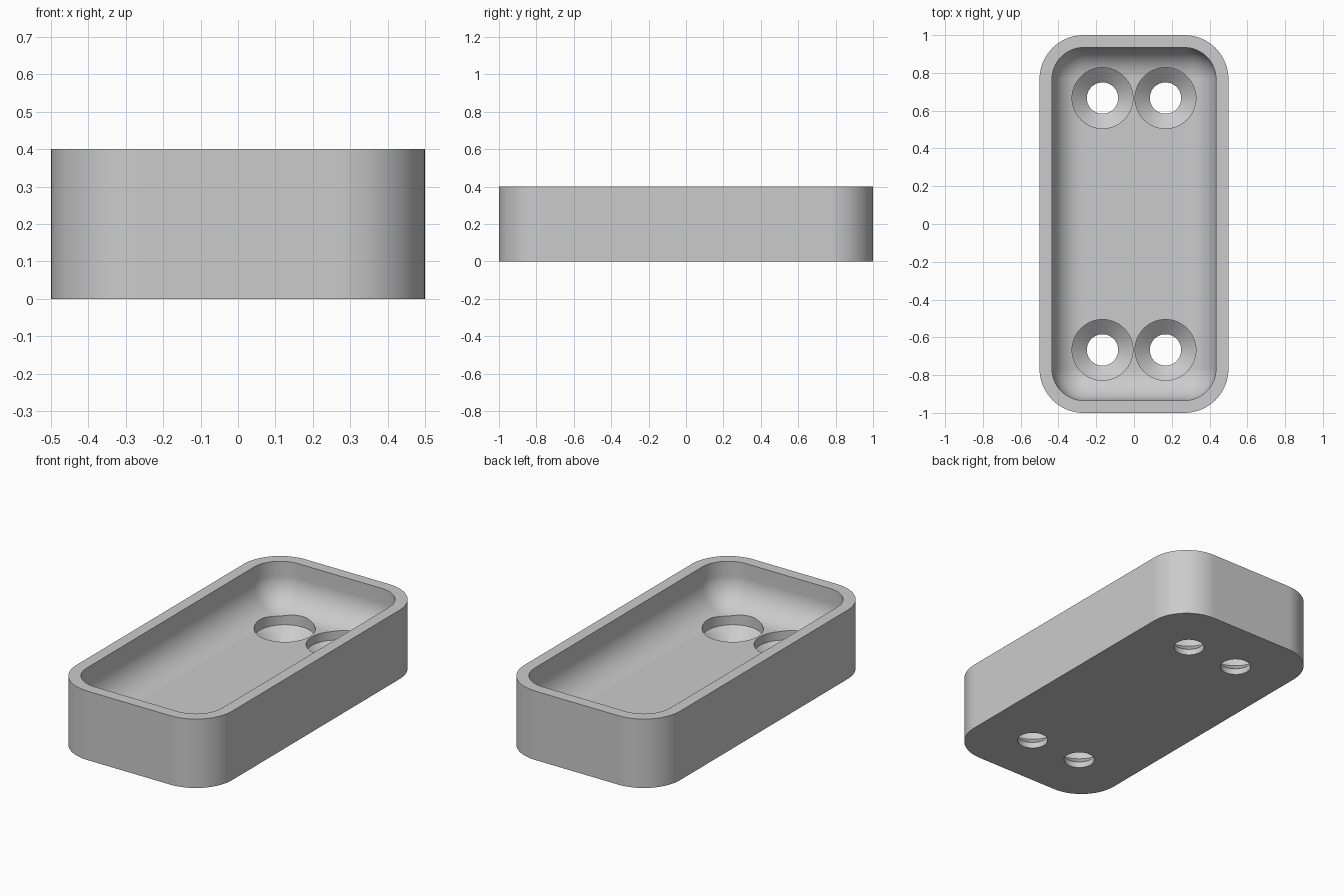
import bpy, bmesh
from math import sin, cos, pi, radians

if "Cube" in bpy.data.objects:
    bpy.data.objects.remove(bpy.data.objects["Cube"], do_unlink=True)

WALL, HEIGHT, FLOOR = 0.066, 0.4, 0.15
OUTER_R = 0.233
INNER_R = OUTER_R - WALL

grey = bpy.data.materials.new("plain grey")
grey.use_nodes = True
grey.diffuse_color = (0.6, 0.6, 0.6, 1)
grey.node_tree.nodes["Principled BSDF"].inputs["Base Color"].default_value = (0.6, 0.6, 0.6, 1)


def rounded_rect(hx, hy, r, z, steps=16):
    """Outline of a rectangle with round corners, at height z."""
    points = []
    for k, (sx, sy) in enumerate([(1, 1), (-1, 1), (-1, -1), (1, -1)]):
        for i in range(steps + 1):
            a = (k + i / steps) * pi / 2
            points.append((sx * (hx - r) + r * cos(a), sy * (hy - r) + r * sin(a), z))
    return points


def circle(cx, cy, r, z, steps=64):
    return [(cx + r * cos(2 * pi * i / steps), cy + r * sin(2 * pi * i / steps), z)
            for i in range(steps)]


def loft(name, outlines):
    """Closed solid through a stack of outlines, lowest first."""
    bm = bmesh.new()
    rings = [[bm.verts.new(p) for p in o] for o in outlines]
    for low, high in zip(rings, rings[1:]):
        for i in range(len(low)):
            j = (i + 1) % len(low)
            bm.faces.new((low[i], low[j], high[j], high[i]))
    bm.faces.new(rings[0][::-1])
    bm.faces.new(rings[-1])
    bmesh.ops.remove_doubles(bm, verts=bm.verts, dist=0.0001)
    bmesh.ops.recalc_face_normals(bm, faces=bm.faces)
    mesh = bpy.data.meshes.new(name)
    bm.to_mesh(mesh)
    bm.free()
    mesh.materials.append(grey)
    obj = bpy.data.objects.new(name, mesh)
    bpy.context.collection.objects.link(obj)
    return obj


# Outer block
tray = loft("tray", [rounded_rect(0.5, 1, OUTER_R, z) for z in (0, HEIGHT)])

# Hollow with a round fillet between walls and floor
outlines = []
for i in range(17):
    a = i / 16 * pi / 2
    inset = INNER_R * (1 - sin(a))
    outlines.append(rounded_rect(0.5 - WALL - inset, 1 - WALL - inset, INNER_R - inset,
                                 FLOOR + INNER_R * (1 - cos(a))))
outlines.append(rounded_rect(0.5 - WALL, 1 - WALL, INNER_R, HEIGHT + 0.1))
cutters = [loft("hollow_cutter", outlines)]

# Countersunk screw holes
hole_profile = [(0.083, -0.1), (0.083, 0.035), (0.161, 0.1), (0.161, 0.35)]
for x in (-1 / 6, 1 / 6):
    for y in (-2 / 3, 2 / 3):
        cutters.append(loft("screw_hole_cutter", [circle(x, y, r, z) for r, z in hole_profile]))

# Cut everything out of the block
bpy.ops.object.select_all(action="DESELECT")
bpy.context.view_layer.objects.active = tray
tray.select_set(True)
for cutter in cutters:
    cutter.hide_render = True
    cut = tray.modifiers.new("cut", "BOOLEAN")
    cut.operation = "DIFFERENCE"
    cut.solver = "EXACT"
    cut.object = cutter
    bpy.ops.object.modifier_apply(modifier=cut.name)
    bpy.data.objects.remove(cutter, do_unlink=True)

# Smooth curves, crisp rims, flat floor
bpy.ops.object.shade_smooth_by_angle(angle=radians(30))
normals = tray.modifiers.new("flat_faces", "WEIGHTED_NORMAL")
normals.keep_sharp = True
